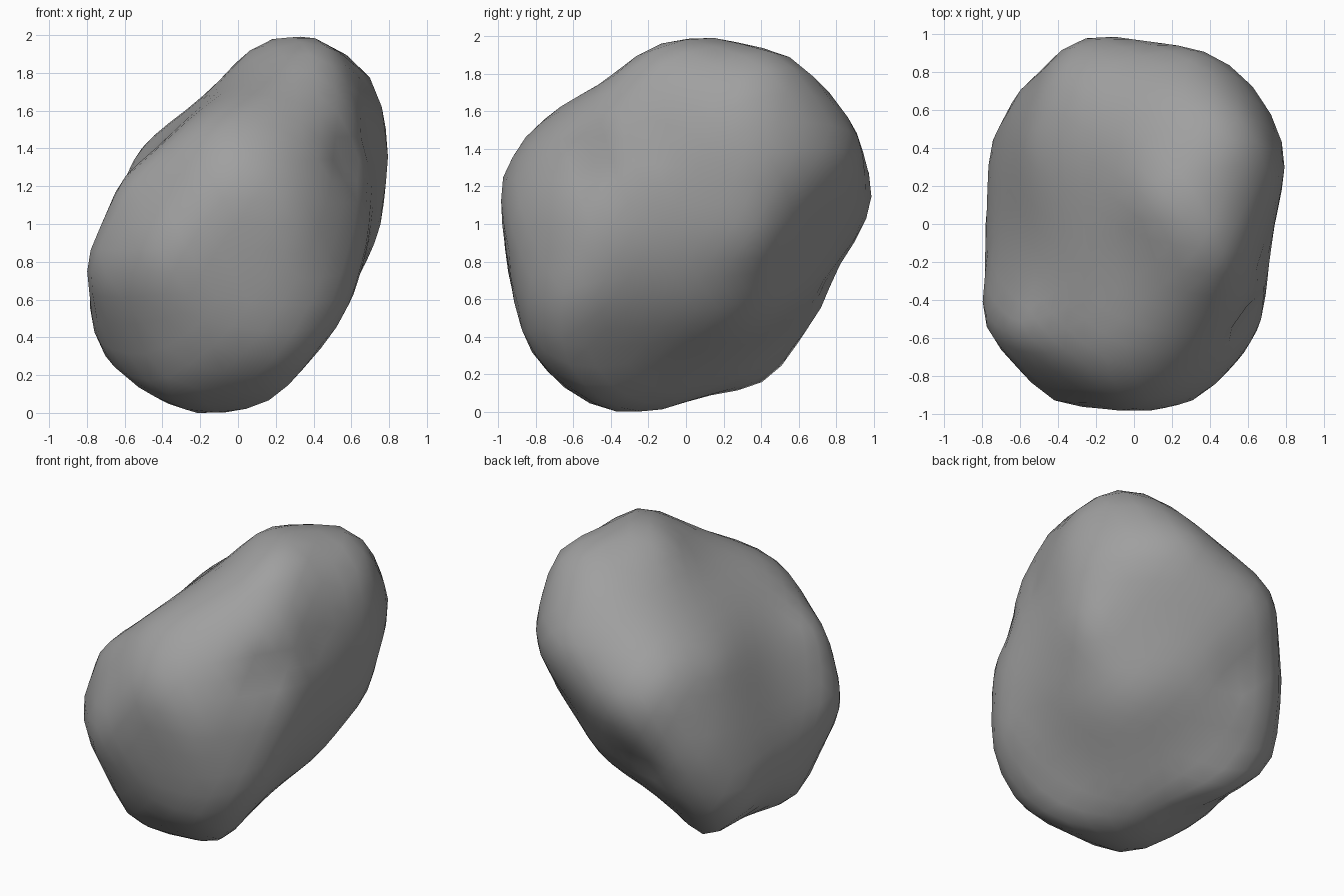
import bpy, bmesh, math
from mathutils import Vector

if "Cube" in bpy.data.objects:
    bpy.data.objects.remove(bpy.data.objects["Cube"])

C = Vector((0, 0, 1))
TURN, TILT = math.radians(35), math.radians(25)
ct, st, ce, se = math.cos(TURN), math.sin(TURN), math.cos(TILT), math.sin(TILT)

# Outline profiles of the boulder, measured from its centre
front = [(.19, 1), (.46, .98), (.74, .73), (.79, .33), (.74, -.05), (.55, -.5), (.22, -.9),
         (-.2, -1), (-.58, -.82), (-.72, -.68), (-.79, -.4), (-.79, -.19), (-.52, .4)]
side = [(.14, 1), (.43, .96), (.8, .67), (.91, .5), (.99, .15), (.81, -.33), (.6, -.63), (.36, -.88),
        (-.27, -1), (-.6, -.9), (-.83, -.67), (-.92, -.4), (-1, .2), (-.8, .54), (-.27, .92)]
top = [(-.2, 1), (.3, .93), (.5, .85), (.67, .67), (.79, .44), (.73, -.18), (.66, -.55), (.33, -.93),
       (-.05, -.99), (-.43, -.94), (-.79, -.55), (-.77, .36), (-.63, .67), (-.5, .83)]
front_right = [(.23, .91), (.65, .89), (.83, .75), (.92, .42), (.82, -.09), (.5, -.5), (-.14, -1.05),
               (-.51, -.96), (-.69, -.86), (-.91, -.43), (-.95, -.17), (-.91, .09), (.01, .81)]
back_left = [(-.31, 1.03), (-.79, .74), (-.93, .26), (-.87, .05), (-.55, -.48), (.12, -.99),
             (.68, -.74), (.8, -.55), (.95, -.19), (.88, .2), (.62, .65), (.5, .74), (-.01, .96)]
below = [(-.1, 1.14), (.21, 1.01), (.72, .62), (.83, .45), (.9, -.11), (.85, -.54), (.21, -1.03),
         (-.02, -1.11), (-.6, -.89), (-.72, -.78), (-.87, -.41), (-.87, -.11), (-.76, .45), (-.55, .86)]

# Each profile lies in a plane given by its two axes
profiles = [
    (front_right, (ct, st, 0), (-se * st, se * ct, ce)),
    (back_left, (-ct, -st, 0), (se * st, -se * ct, ce)),
    (below, (-ct, st, 0), (se * st, se * ct, ce)),
    (front, (1, 0, 0), (0, 0, 1)),
    (side, (0, 1, 0), (0, 0, 1)),
    (top, (1, 0, 0), (0, 1, 0)),
]


def facing(p, q, towards):
    """Unit normal of the line p-q, pointing away from the centre."""
    d = q - p
    n = Vector((d.y, -d.x)).normalized()
    return n if n.dot(towards) > 0 else -n


# Cutting planes (normal, distance) along profile edges and at profile corners
edges, corners = [], []
for pts, right, up in profiles:
    right, up = Vector(right), Vector(up)
    pts = [Vector(p) for p in pts]
    for i, q in enumerate(pts):
        prev, nxt = pts[i - 1], pts[(i + 1) % len(pts)]
        ne = facing(q, nxt, q + nxt)
        nc = (facing(prev, q, prev + q) + ne).normalized()
        edges.append((right * ne.x + up * ne.y, ne.dot(q)))
        corners.append((right * nc.x + up * nc.y, nc.dot(q)))

# Rough block: sphere chipped back to the cutting planes
bm = bmesh.new()
bmesh.ops.create_icosphere(bm, subdivisions=4, radius=1)
for v in bm.verts:
    d = v.co.normalized()
    v.co = d * min(h / n.dot(d) for n, h in edges if n.dot(d) > 0.05)
ring = {v: [e.other_vert(v) for e in v.link_edges] for v in bm.verts}


def weather(wear, fill):
    """Wear down bumps a little and fill hollows strongly."""
    moved = {}
    for v, near in ring.items():
        d = sum((w.co for w in near), Vector()) / len(near) - v.co
        moved[v] = v.co + d * (fill if d.dot(v.co) > 0 else wear)
    for v, co in moved.items():
        v.co = co


# Weathering: smooth, then pull the outline back to the profiles
for step in range(22):
    for k in range(3):
        weather(0.3 if step < 3 else 0.08, 0.7)
    for n, h in edges + corners:
        tip = max(bm.verts, key=lambda v: n.dot(v.co)).co.copy()
        gap = h - n.dot(tip)
        push = n * gap * 0.6
        for v in bm.verts:
            r2 = (v.co - tip).length_squared
            if r2 < 0.4:
                v.co += push * math.exp(-r2 / 0.08)
for k in range(3):
    weather(0.08, 0.7)

# Dents: position, radius, depth
for pos, radius, depth in [((.5, -.5, 1.27), .14, .07), ((.65, -.15, 1.4), .14, .03),
                           ((-.25, .75, .72), .18, .06)]:
    ray = (Vector(pos) - C).normalized()
    spot = max(bm.verts, key=lambda v: v.co.normalized().dot(ray)).co.copy()
    for v in bm.verts:
        v.co -= ray * depth * math.exp(-(v.co - spot).length_squared / radius ** 2)

# Stand on the ground
low = min(v.co.z for v in bm.verts)
for v in bm.verts:
    v.co.z -= low
bmesh.ops.recalc_face_normals(bm, faces=bm.faces)
for f in bm.faces:
    f.smooth = True

mesh = bpy.data.meshes.new("boulder")
bm.to_mesh(mesh)
bm.free()
stone = bpy.data.materials.new("dark_stone")
stone.diffuse_color = (0.35, 0.35, 0.35, 1)
stone.use_nodes = True
stone.node_tree.nodes["Principled BSDF"].inputs["Base Color"].default_value = stone.diffuse_color
mesh.materials.append(stone)
bpy.context.collection.objects.link(bpy.data.objects.new("boulder", mesh))
